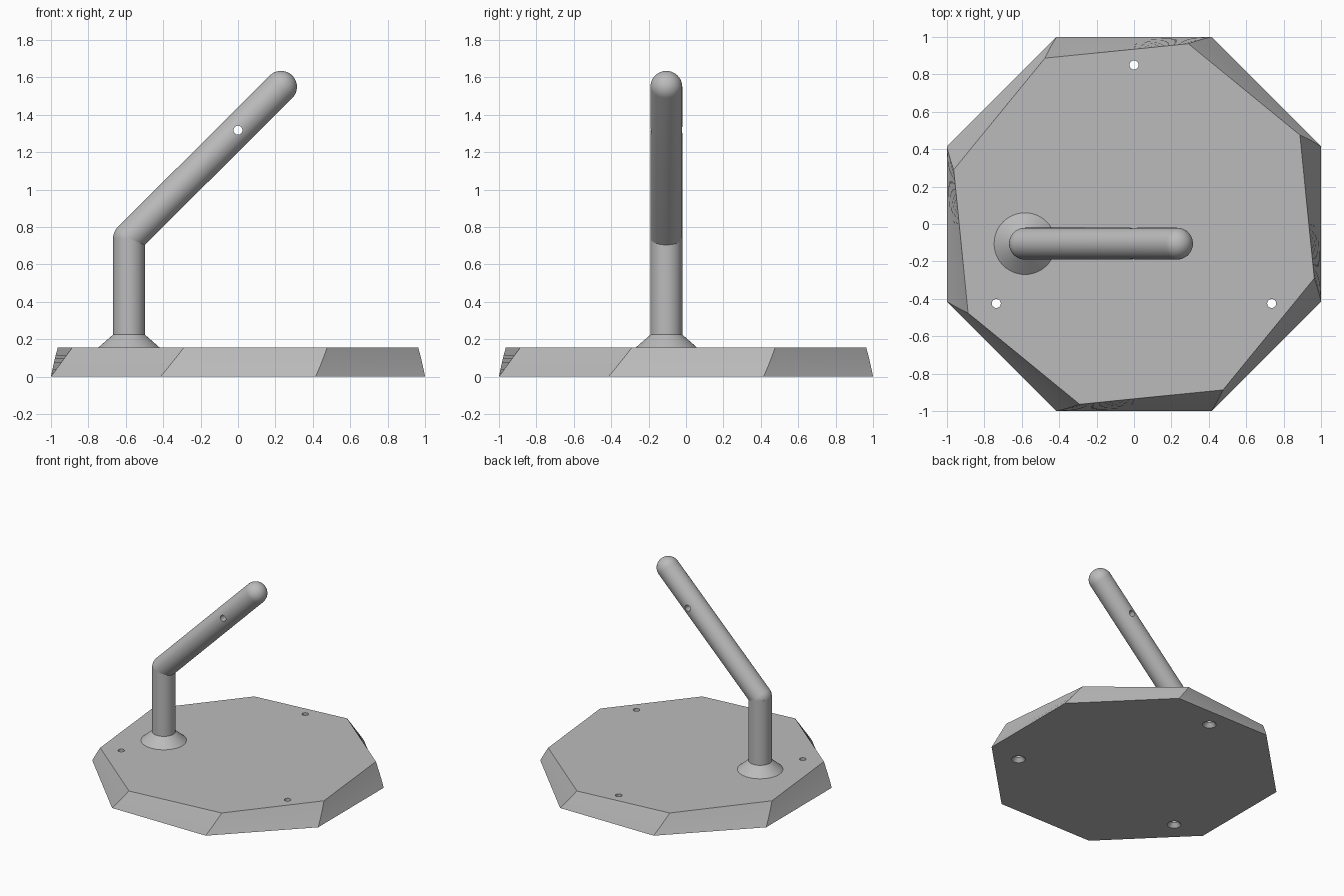
import bpy, bmesh, math
from math import sin, cos, pi, radians
from mathutils import Matrix, Vector

cube = bpy.data.objects.get("Cube")
if cube:
    bpy.data.objects.remove(cube)

grey = bpy.data.materials.new("plain grey")
grey.use_nodes = True
GREY = (0.5, 0.5, 0.5, 1)
grey.diffuse_color = GREY
grey.node_tree.nodes["Principled BSDF"].inputs["Base Color"].default_value = GREY

BASE_H = 0.155
TUBE_R = 0.085
ELBOW = Vector((-0.583, -0.105, 0.74))
TIP = Vector((0.23, -0.105, 1.55))


def loft(name, rings, matrix=Matrix()):
    """Skin a stack of equal-sized point rings and cap both ends."""
    bm = bmesh.new()
    loops = [[bm.verts.new(p) for p in ring] for ring in rings]
    n = len(loops[0])
    for a, b in zip(loops, loops[1:]):
        for i in range(n):
            j = (i + 1) % n
            bm.faces.new((a[i], a[j], b[j], b[i]))
    bm.faces.new(loops[0][::-1])
    bm.faces.new(loops[-1])
    bmesh.ops.recalc_face_normals(bm, faces=bm.faces)
    mesh = bpy.data.meshes.new(name)
    bm.to_mesh(mesh)
    bm.free()
    mesh.materials.append(grey)
    obj = bpy.data.objects.new(name, mesh)
    obj.matrix_world = matrix
    bpy.context.collection.objects.link(obj)
    return obj


def ring(radius, z, sides, turn=0.0):
    return [(radius * cos(turn + 2 * pi * i / sides),
             radius * sin(turn + 2 * pi * i / sides), z) for i in range(sides)]


def turned(name, profile, matrix=Matrix(), sides=48):
    return loft(name, [ring(r, z, sides) for r, z in profile], matrix)


def drill(target, cutter):
    cutter.hide_render = True
    cutter.hide_viewport = True
    cutter.display_type = 'WIRE'
    mod = target.modifiers.new(cutter.name, 'BOOLEAN')
    mod.operation = 'DIFFERENCE'
    mod.solver = 'EXACT'
    mod.object = cutter


def smooth(obj):
    bpy.ops.object.select_all(action='DESELECT')
    obj.select_set(True)
    bpy.context.view_layer.objects.active = obj
    bpy.ops.object.shade_smooth_by_angle(angle=radians(30))


# Octagonal base, tapering and twisting slightly as it rises
SLICES = 8
layers = []
for s in range(SLICES + 1):
    t = s / SLICES
    layers.append(ring((1 - 0.07 * t) / cos(pi / 8), BASE_H * t, 8,
                       pi / 8 + radians(5.73) * t))
base = loft("base", layers)

# Three screw holes, countersunk from below
for k in range(3):
    a = radians(90 + 120 * k)
    place = Matrix.Translation((0.85 * cos(a), 0.85 * sin(a), 0))
    drill(base, turned(f"screw_hole_{k + 1}",
                       [(0.055, -0.01), (0.05, 0), (0.024, 0.03), (0.024, 0.2)],
                       place, 24))

# Upright post with flared foot
post = turned("post", [(0.165, BASE_H), (TUBE_R, 0.225), (TUBE_R, ELBOW.z)],
              Matrix.Translation((ELBOW.x, ELBOW.y, 0)))

# Slanted arm with rounded ends
axis = TIP - ELBOW
CAP = 12
angles = [pi / 2 * i / CAP for i in range(CAP + 1)]
lower = [(max(TUBE_R * sin(a), 0.001), -TUBE_R * cos(a)) for a in angles]
upper = [(r, axis.length - z) for r, z in reversed(lower)]
arm = turned("arm", lower + upper,
             Matrix.Translation(ELBOW) @ axis.to_track_quat('Z', 'Y').to_matrix().to_4x4())

# Cross hole through the arm
drill(arm, turned("arm_hole", [(0.024, -0.2), (0.024, 0.2)],
                  Matrix.Translation((0, ELBOW.y, 1.318)) @ Matrix.Rotation(pi / 2, 4, 'X'), 24))

for part in (base, post, arm):
    smooth(part)
